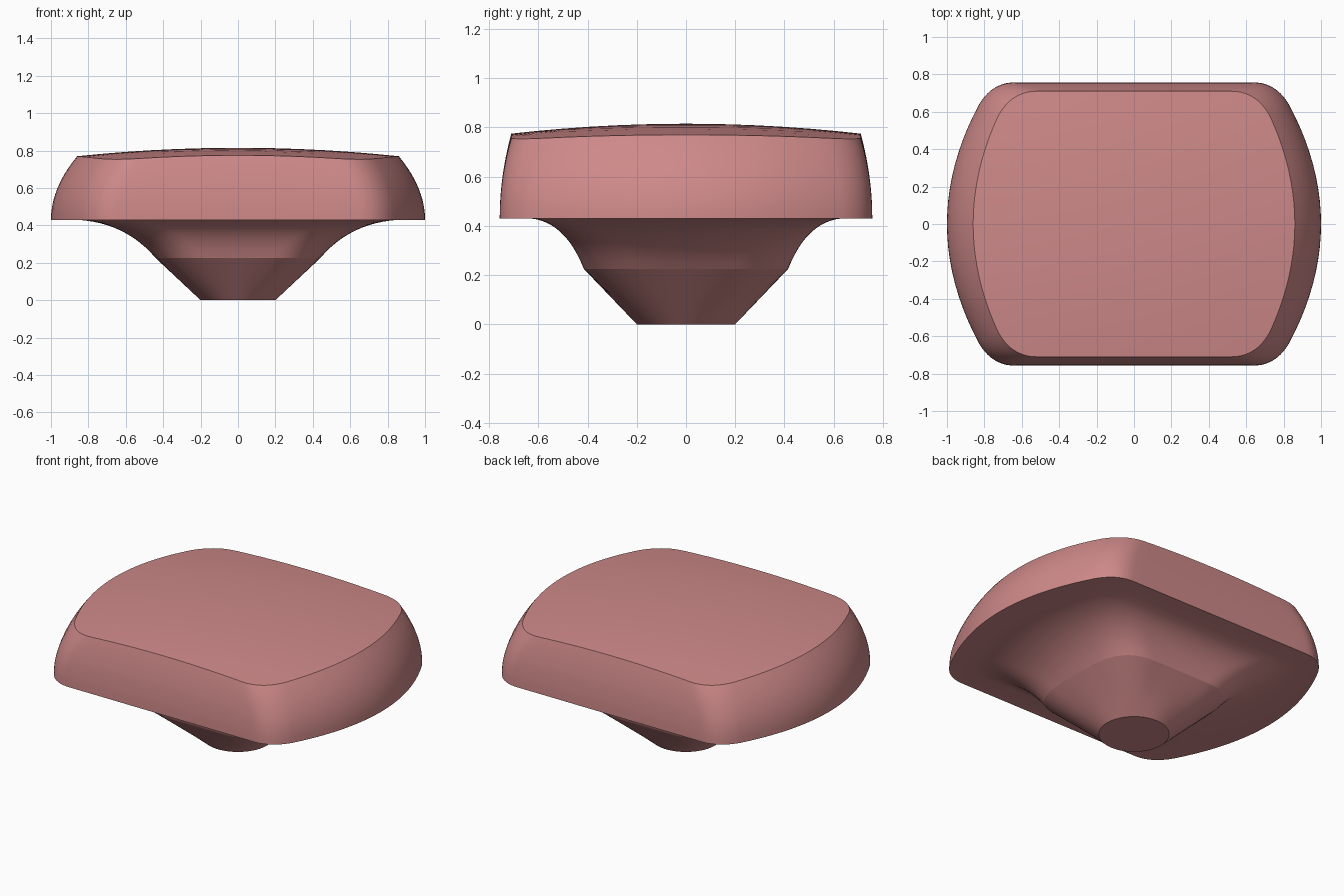
import bpy, bmesh, math

if "Cube" in bpy.data.objects:
    bpy.data.objects.remove(bpy.data.objects["Cube"])

Z_RIM, Z_CREASE = 0.43, 0.225


def dome(x, y):
    return 0.815 - 0.061 * x * x - 0.08 * y * y


def outline(X, Y, k, r):
    """Closed outline: bowed x sides, straight y sides, rounded corners."""
    side = lambda y: X - k * y * y
    a, b, c = (side(Y - r), Y - r), (side(Y), Y), (side(Y) - r, Y)
    q = [(side(a[1] * i / 10), a[1] * i / 10) for i in range(10)]
    for i in range(11):
        t = i / 10
        w = ((1 - t) ** 2, 2 * t * (1 - t), t * t)
        q.append(tuple(w[0] * a[j] + w[1] * b[j] + w[2] * c[j] for j in (0, 1)))
    q += [(c[0] * (1 - i / 8), Y) for i in range(1, 8)]
    left = [(0, Y)] + [(-x, y) for x, y in reversed(q)]
    half = q + left                         # from +x round to -x
    return half + [(-x, -y) for x, y in half[1:-1]]


def mix(p, q, t):
    return [(a[0] + (b[0] - a[0]) * t, a[1] + (b[1] - a[1]) * t) for a, b in zip(p, q)]


top = outline(0.86, 0.71, 0.40, 0.14)
base = outline(1.0, 0.757, 0.42, 0.12)
inner = outline(0.86, 0.63, 0.40, 0.15)
crease = outline(0.44, 0.415, 0.25, 0.20)
foot = [(0.2 * math.cos(a), 0.2 * math.sin(a)) for a in (math.atan2(y, x) for x, y in crease)]
ctrl = outline(0.60, 0.49, 0.32, 0.17)

rings, sharp = [], []
# domed top
for s in (0.1, 0.25, 0.4, 0.55, 0.7, 0.85, 1.0):
    rings.append([(x * s, y * s, dome(x * s, y * s)) for x, y in top])
sharp.append(len(rings) - 1)
# bulging side wall
for i in range(9, -1, -1):
    t = i / 10
    rings.append([(x, y, Z_RIM + (dome(u, v) - Z_RIM) * t)
                  for (x, y), (u, v) in zip(mix(base, top, t * t), top)])
sharp.append(len(rings) - 1)
# flat underside, then concave flare down to the crease
for i in range(13):
    t = i / 12
    pts = mix(mix(inner, ctrl, t), mix(ctrl, crease, t), t)
    z = (1 - t) ** 2 * Z_RIM + 2 * t * (1 - t) * 0.415 + t * t * Z_CREASE
    rings.append([(x, y, z) for x, y in pts])
sharp.append(len(rings) - 1)
# straight stem to the round foot
for i in range(1, 5):
    t = i / 4
    rings.append([(x, y, Z_CREASE * (1 - t)) for x, y in mix(crease, foot, t)])
sharp.append(len(rings) - 1)

bm = bmesh.new()
loops = [[bm.verts.new(p) for p in ring] for ring in rings]
n = len(loops[0])
for a, b in zip(loops, loops[1:]):
    for i in range(n):
        j = (i + 1) % n
        bm.faces.new((a[i], b[i], b[j], a[j]))
centre = bm.verts.new((0, 0, dome(0, 0)))
for i in range(n):
    bm.faces.new((centre, loops[0][i], loops[0][(i + 1) % n]))
bm.faces.new(loops[-1])
bmesh.ops.recalc_face_normals(bm, faces=bm.faces)
for f in bm.faces:
    f.smooth = True
for s in sharp:
    for i in range(n):
        bm.edges.get((loops[s][i], loops[s][(i + 1) % n])).smooth = False

mesh = bpy.data.meshes.new("button_cap")
bm.to_mesh(mesh)
bm.free()
obj = bpy.data.objects.new("button_cap", mesh)
bpy.context.collection.objects.link(obj)
mat = bpy.data.materials.new("dusty_red")
mat.diffuse_color = (0.62, 0.25, 0.25, 1)
mat.use_nodes = True
mat.node_tree.nodes["Principled BSDF"].inputs["Base Color"].default_value = mat.diffuse_color
mesh.materials.append(mat)
